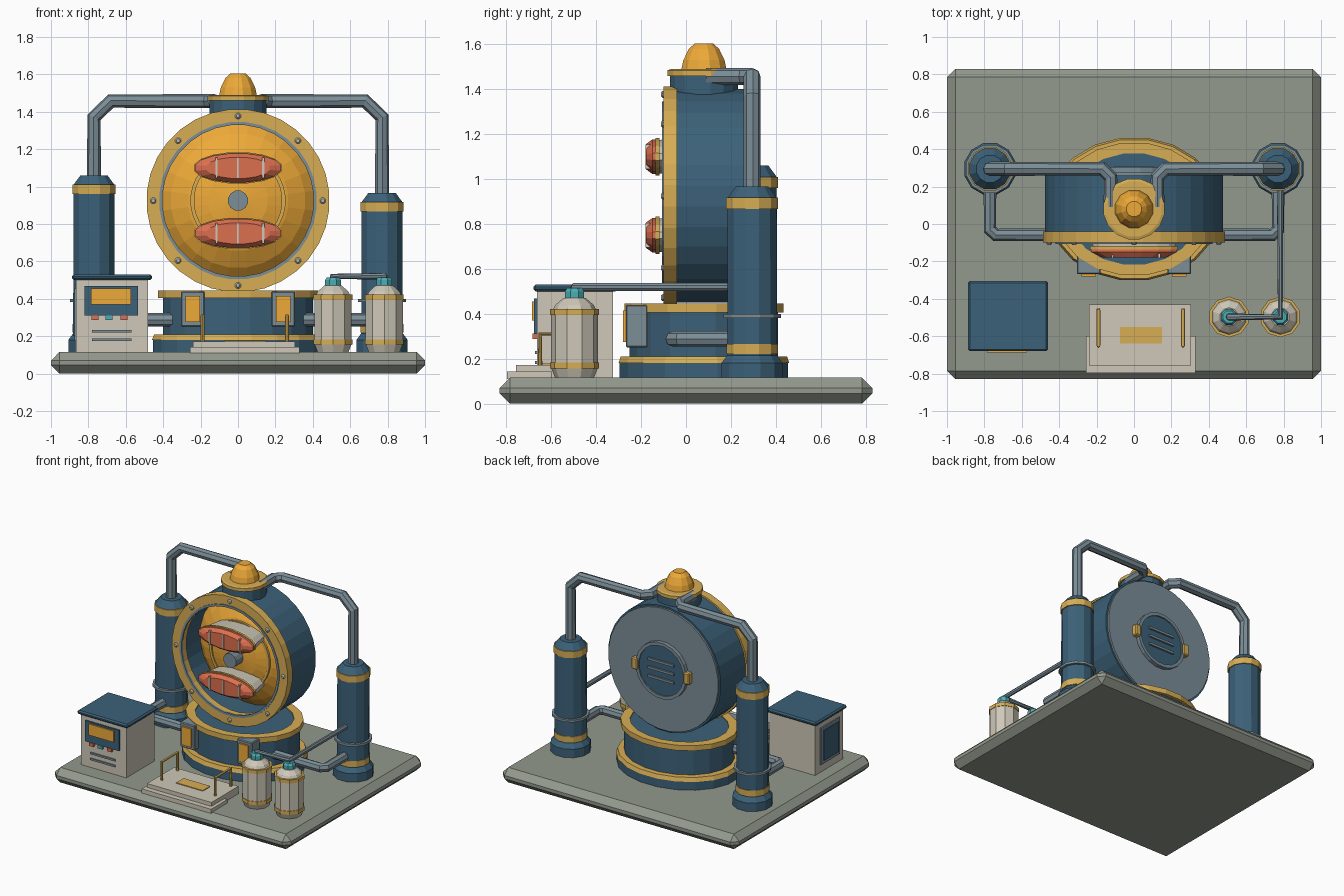
import bpy, bmesh, math
from mathutils import Matrix

if "Cube" in bpy.data.objects:
    bpy.data.objects.remove(bpy.data.objects["Cube"])

COL = {"blue": (.045, .12, .19), "gold": (.68, .42, .09), "orange": (.85, .40, .04),
       "steel": (.20, .27, .31), "stone": (.29, .32, .27), "cream": (.62, .58, .48),
       "coral": (.72, .16, .08), "teal": (.07, .42, .46), "pale": (.5, .5, .45)}
MATS = {}
for k, c in COL.items():
    MATS[k] = bpy.data.materials.new(k)
    MATS[k].diffuse_color = (*c, 1)


def finish(name, bm, mat, loc=(0, 0, 0)):
    bmesh.ops.recalc_face_normals(bm, faces=bm.faces)
    me = bpy.data.meshes.new(name)
    bm.to_mesh(me)
    bm.free()
    me.materials.append(MATS[mat])
    ob = bpy.data.objects.new(name, me)
    ob.location = loc
    bpy.context.collection.objects.link(ob)
    return ob


def box(name, mat, x, y, z, bevel=0):
    """Box from (min, max) pairs."""
    bm = bmesh.new()
    bmesh.ops.create_cube(bm, size=1)
    bmesh.ops.scale(bm, vec=(x[1] - x[0], y[1] - y[0], z[1] - z[0]), verts=bm.verts)
    if bevel:
        bmesh.ops.bevel(bm, geom=bm.edges[:], offset=bevel, segments=1, affect='EDGES')
    return finish(name, bm, mat, (sum(x) / 2, sum(y) / 2, sum(z) / 2))


def lathe(name, mat, prof, loc, n=12, face=False, sx=1, sy=1, closed=False):
    """Spin (radius, height) points; face=True points the axis to the front (-y)."""
    bm = bmesh.new()
    rings = []
    for r, h in prof:
        rings.append([bm.verts.new((r * sx * math.cos(2 * math.pi * (i + .5) / n),
                                    r * sy * math.sin(2 * math.pi * (i + .5) / n), h)) for i in range(n)])
    pairs = list(zip(rings, rings[1:]))
    if closed:
        pairs.append((rings[-1], rings[0]))
    for a, b in pairs:
        for i in range(n):
            j = (i + 1) % n
            bm.faces.new((a[i], a[j], b[j], b[i]))
    if not closed:
        bm.faces.new(rings[0])
        bm.faces.new(rings[-1])
    if face:
        bm.transform(Matrix.Rotation(math.pi / 2, 4, 'X'))
    return finish(name, bm, mat, loc)


def band(name, mat, r0, r1, h0, h1, loc, **kw):
    return lathe(name, mat, [(r0, h0), (r1, h0), (r1, h1), (r0, h1)], loc, closed=True, **kw)


def pipe(name, mat, pts, r):
    cu = bpy.data.curves.new(name, 'CURVE')
    cu.dimensions = '3D'
    cu.bevel_depth, cu.bevel_resolution, cu.use_fill_caps = r, 2, True
    sp = cu.splines.new('POLY')
    sp.points.add(len(pts) - 1)
    for p, q in zip(sp.points, pts):
        p.co = (*q, 1)
    sp.use_smooth = False
    cu.materials.append(MATS[mat])
    ob = bpy.data.objects.new(name, cu)
    bpy.context.collection.objects.link(ob)


# Base slab
box("base_slab", "stone", (-1, 1), (-.83, .83), (0, .115), .045)

# Oval pedestal
P = dict(n=20, sx=1.21)
pc = (0, .08, 0)
lathe("pedestal_foot", "blue", [(.38, .11), (.38, .18)], pc, **P)
lathe("pedestal_foot_band", "gold", [(.385, .18), (.375, .21)], pc, **P)
lathe("pedestal_body", "blue", [(.335, .2), (.335, .425)], pc, **P)
band("pedestal_top_band", "gold", .3, .358, .405, .445, pc, **P)
lathe("pedestal_top", "blue", [(.32, .42), (.32, .437)], pc, **P)

# Chamber drum: open at the front, with a domed back wall inside
dc = (0, 0, .925)
F = dict(face=True, n=32)
band("chamber_shell", "blue", .42, .478, -.26, .05, dc, **F)
band("chamber_front_ring", "gold", .41, .49, .04, .1, dc, **F)
band("chamber_inner_trim", "steel", .405, .422, .09, .106, dc, **F)
lathe("chamber_dome", "orange", [(.43, -.2), (.42, -.14), (.36, -.085), (.27, -.035),
                                 (.16, 0), (.05, .015)], dc, n=24, face=True)
band("dome_ring", "gold", .235, .255, -.04, -.015, dc, **F)
lathe("hub", "steel", [(.055, 0), (.055, .1)], dc, n=12, face=True)
lathe("chamber_back_plate", "steel", [(.465, -.275), (.465, -.25)], dc, **F)
for i in range(8):
    a = i * math.pi / 4
    lathe("ring_bolt", "pale", [(.017, .09), (.017, .104), (.01, .112)],
          (.453 * math.cos(a), 0, .925 + .453 * math.sin(a)), n=8, face=True)

# Two coral pods in the opening
for z in (1.1, .75):
    c = (0, 0, z)
    E = dict(n=16, face=True, sx=.24)
    lathe("pod_back", "cream", [(.85, -.03), (.95, .1), (.9, .142)], c, sy=.082, **E)
    lathe("pod_rim", "gold", [(1, .118), (1, .135)], c, sy=.085, **E)
    lathe("pod_front", "coral", [(.98, .135), (.98, .15), (.72, .178)], c, sy=.08, **E)
    for x in (-.115, 0, .135):
        box("pod_stripe", "cream", (x - .006, x + .006), (-.181, -.14), (z - .055, z + .055))

# Rear hatch
band("hatch_ring", "steel", .19, .215, -.305, -.27, dc, n=20, face=True)
lathe("hatch_door", "blue", [(.195, -.295), (.195, -.27)], dc, n=20, face=True)
for dz in (-.065, 0, .065):
    box("hatch_slat", "steel", (-.11, .11), (.29, .308), (.916 + dz, .934 + dz))
for s in (-1, 1):
    box("hatch_latch", "gold", (s * .22 - .025, s * .22 + .025), (.27, .315), (.88, .97), .008)

# Neck and cap on top
tc = (0, .08, 0)
lathe("neck", "blue", [(.155, 1.36), (.155, 1.46)], tc, n=16)
lathe("neck_collar", "gold", [(.165, 1.46), (.165, 1.485), (.15, 1.49)], tc, n=16)
lathe("cap", "orange", [(.105, 1.485), (.095, 1.53), (.07, 1.58), (.042, 1.605)], tc, n=12)

# Side towers with upper and lower pipes, pedestal plaques
TY = .295
for s, h in ((-1, 1.06), (1, .967)):
    c = (s * .77, TY, 0)
    lathe("tower", "blue", [(.142, .11), (.142, .18), (.115, .215), (.113, h - .05), (.075, h)], c)
    band("tower_lower_band", "gold", .1, .119, .22, .265, c, n=12)
    band("tower_upper_band", "gold", .1, .12, h - .1, h - .05, c, n=12)
    band("tower_clamp", "steel", .1, .133, .382, .4, c, n=12)
    pipe("upper_pipe", "steel", [(s * .125, .09, 1.457), (s * .125, .25, 1.457), (s * .17, TY, 1.457),
                                 (s * .68, TY, 1.457), (s * .77, TY, 1.37), (s * .77, TY, h - .02)], .038)
    pipe("lower_pipe", "steel", [(s * .77, TY, .288), (s * .77, -.03, .288),
                                 (s * .74, -.058, .288), (s * .35, -.058, .288)], .035)
    x = s * .242
    box("plaque_frame", "steel", (x - .063, x + .063), (-.268, -.17), (.25, .44), .006)
    box("plaque_panel", "orange", (x - .04, x + .04), (-.28, -.26), (.275, .415))

# Two storage tanks and their feed line
for x in (.508, .782):
    c = (x, -.497, 0)
    lathe("tank", "cream", [(.085, .11), (.105, .16), (.105, .4), (.085, .44), (.05, .47)], c, n=10)
    for z in (.155, .395):
        band("tank_band", "gold", .09, .109, z, z + .027, c, n=10)
    lathe("tank_valve", "teal", [(.046, .465), (.046, .5), (.035, .515)], c, n=8)
pipe("feed_line", "steel", [(.508, -.497, .5), (.508, -.497, .52), (.782, -.497, .52), (.782, .25, .52)], .019)

# Control cabinet
box("cabinet_body", "cream", (-.865, -.48), (-.665, -.325), (.11, .51))
box("cabinet_roof", "blue", (-.888, -.46), (-.68, -.305), (.5, .53), .01)
box("screen_bezel", "blue", (-.82, -.535), (-.677, -.65), (.31, .468))
box("screen", "orange", (-.785, -.572), (-.686, -.66), (.37, .455))
for x, m in ((-.765, "coral"), (-.69, "teal"), (-.61, "coral")):
    box("button", m, (x - .018, x + .018), (-.685, -.66), (.288, .312))
for z in (.175, .22):
    box("cabinet_vent", "steel", (-.78, -.57), (-.674, -.66), (z, z + .014))
box("cabinet_side_frame", "steel", (-.875, -.86), (-.615, -.385), (.175, .455))
box("cabinet_side_panel", "blue", (-.882, -.86), (-.59, -.41), (.2, .43))

# Entry steps with handrails
box("lower_step", "cream", (-.257, .33), (-.797, -.6), (.11, .142))
box("upper_step", "cream", (-.24, .305), (-.757, -.43), (.11, .172))
box("step_mat", "gold", (-.075, .15), (-.64, -.55), (.165, .178))
for x in (-.19, .262):
    pipe("handrail", "gold", [(x, -.65, .16), (x, -.65, .31), (x, -.46, .31), (x, -.46, .16)], .01)

for m in bpy.data.materials:
    if m.users and not m.is_grease_pencil:
        m.use_nodes = True
        m.node_tree.nodes["Principled BSDF"].inputs["Base Color"].default_value = m.diffuse_color
